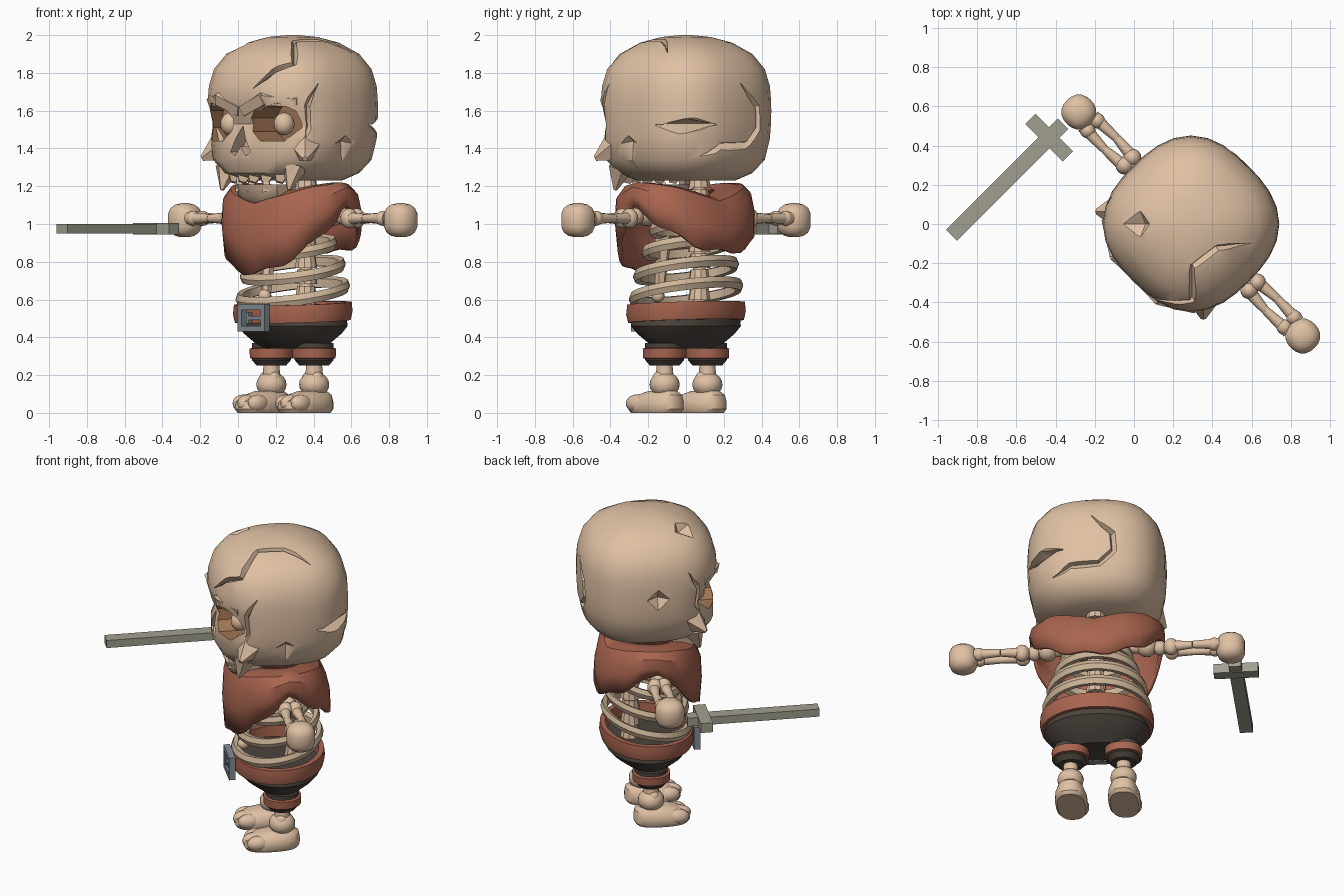
import bpy, bmesh
from math import sin, cos, pi
from mathutils import Matrix, Vector

if "Cube" in bpy.data.objects:
    bpy.data.objects.remove(bpy.data.objects["Cube"])


def material(name, r, g, b):
    m = bpy.data.materials.new(name)
    m.use_nodes = True
    m.diffuse_color = (r, g, b, 1)
    m.node_tree.nodes["Principled BSDF"].inputs["Base Color"].default_value = (r, g, b, 1)
    return m


BONE = material("bone", .74, .53, .37)
RIB = material("aged_bone", .62, .47, .32)
CLOTH = material("red_cloth", .4, .13, .08)
DARK = material("dark_trousers", .07, .057, .045)
SOCKET = material("socket_brown", .36, .18, .09)
STEEL = material("buckle_steel", .23, .27, .3)
BLADE = material("sword_metal", .36, .35, .285)
parts = []


def finish(name, bm, *mats):
    bmesh.ops.recalc_face_normals(bm, faces=bm.faces)
    me = bpy.data.meshes.new(name)
    bm.to_mesh(me)
    bm.free()
    for m in mats:
        me.materials.append(m)
    ob = bpy.data.objects.new(name, me)
    bpy.context.collection.objects.link(ob)
    parts.append(ob)
    return ob


def oval(a, rx, ry, n):
    c, s = cos(a), sin(a)
    k = (abs(c) ** n + abs(s) ** n) ** (-1 / n)
    return c * k * rx, s * k * ry


def loft(name, mat, rings, cx=0, cy=0, n=2.6, seg=32, ring=False, slope=0, bm=None):
    """Stack of rounded sections (z, rx, ry, y shift); ring=True makes a hoop."""
    own = bm is None
    bm = bm or bmesh.new()
    rows = []
    for z, rx, *rest in rings:
        ry = rest[0] if rest else rx
        dy = rest[1] if len(rest) > 1 else 0
        row = []
        for i in range(seg):
            x, y = oval(2 * pi * i / seg, rx, ry, n)
            row.append(bm.verts.new((cx + x, cy + y + dy, z + slope * y)))
        rows.append(row)
    pairs = list(zip(rows, rows[1:])) + ([(rows[-1], rows[0])] if ring else [])
    for a, b in pairs:
        for i in range(seg):
            j = (i + 1) % seg
            bm.faces.new((a[i], a[j], b[j], b[i]))
    if not ring:
        bm.faces.new(rows[0])
        bm.faces.new(rows[-1])
    return finish(name, bm, mat) if own else None


def ball(bm, p, r, sy=1, sz=1):
    m = Matrix.Translation(p) @ Matrix.Diagonal((r, r * sy, r * sz, 1))
    bmesh.ops.create_uvsphere(bm, u_segments=16, v_segments=10, radius=1, matrix=m)


def rod(bm, a, b, r1, r2, seg=12):
    a, b = Vector(a), Vector(b)
    d = b - a
    m = Matrix.Translation((a + b) / 2) @ d.to_track_quat('Z', 'Y').to_matrix().to_4x4()
    bmesh.ops.create_cone(bm, cap_ends=True, segments=seg, radius1=r1, radius2=r2,
                          depth=d.length, matrix=m)


def box(bm, p, size):
    bmesh.ops.create_cube(bm, size=1, matrix=Matrix.Translation(p) @ Matrix.Diagonal((*size, 1)))


def prism(bm, pts, y0, y1, side=1):
    f = bm.faces.new([bm.verts.new((side * x, y0, z)) for x, z in pts])
    g = bmesh.ops.extrude_face_region(bm, geom=[f])["geom"]
    bmesh.ops.translate(bm, vec=(0, y1 - y0, 0), verts=[v for v in g if isinstance(v, bmesh.types.BMVert)])


# Skull, with the eye band pressed in and the upper jaw pushed out
head = loft("skull", BONE, [(1.23, .24), (1.27, .325), (1.34, .385), (1.45, .41), (1.53, .415), (1.6, .417),
                            (1.66, .415), (1.73, .41), (1.82, .385), (1.9, .325), (1.96, .225), (1.99, .12),
                            (2.0, .03)], n=2.6)
head.data.materials.append(SOCKET)
for v in head.data.vertices:
    front = max(0, min(1, (-v.co.y - .2) / .12))
    press = .045 * max(0, 1 - abs(v.co.z - 1.53) / .13) - .035 * max(0, 1 - abs(v.co.z - 1.28) / .08)
    v.co.y += press * front
CENTRE = Vector((0, 0, 1.6))


def surface(p):
    d = (Vector(p) - CENTRE).normalized()
    hit, loc, *_ = head.ray_cast(CENTRE, d)
    return (loc if hit else Vector(p)), d


def crack(pts, w):
    """Wedge-shaped groove following the skull, tapering at both ends."""
    bm = bmesh.new()
    hits = [surface(p) for p in pts]
    rows = []
    for i, (p, d) in enumerate(hits):
        t = hits[min(i + 1, len(hits) - 1)][0] - hits[max(i - 1, 0)][0]
        s = d.cross(t).normalized() * (w if 0 < i < len(hits) - 1 else w * .08)
        rows.append([bm.verts.new(q) for q in (p + s + d * .03, p - s + d * .03, p - d * w * .9)])
    for a, b in zip(rows, rows[1:]):
        for i in range(3):
            bm.faces.new((a[i], a[i - 1], b[i - 1], b[i]))
    bm.faces.new(rows[0])
    bm.faces.new(rows[-1])
    return finish("crack_cutter", bm, BONE, SOCKET)


def dent(p, r, depth):
    bm = bmesh.new()
    q, d = surface(p)
    rod(bm, q - d * depth, q + d * depth, .002, r * 2, 4)
    return finish("dent_cutter", bm, BONE, SOCKET)


EYE = [(.07, 1.56), (.12, 1.62), (.25, 1.64), (.32, 1.6), (.335, 1.51), (.27, 1.44), (.14, 1.44), (.08, 1.49)]
NOSE = [(0, 1.52), (.075, 1.38), (.04, 1.36), (0, 1.41), (-.04, 1.36), (-.075, 1.38)]
cutters = [crack([(.1, -.38, 1.71), (.2, -.33, 1.8), (.27, -.26, 1.84), (.2, -.19, 1.93), (.16, -.15, 1.97),
                  (.18, .01, 1.97), (.29, .15, 1.91)], .03),
           crack([(.28, .4, 1.32), (.14, .42, 1.4), (-.05, .42, 1.41), (-.14, .42, 1.5), (-.13, .42, 1.62),
                  (0, .42, 1.75)], .035),
           crack([(.42, .18, 1.52), (.33, .33, 1.52), (.18, .42, 1.52)], .06),
           dent((.42, -.02, 1.42), .06, .03), dent((-.42, 0, 1.59), .07, .045),
           dent((-.19, -.19, 1.96), .075, .05)]
for s in (1, -1):
    bm = bmesh.new()
    prism(bm, EYE, -.6, -.2, s)
    for f in bm.faces:
        f.material_index = 1
    cutters.append(finish("socket_cutter", bm, BONE, SOCKET))
    cutters.append(crack([(s * .4, -.2, 1.75), (s * .4, -.28, 1.63), (s * .4, -.27, 1.5), (s * .39, -.3, 1.42)], .03))
bm = bmesh.new()
prism(bm, NOSE, -.6, -.31)
cutters.append(finish("nose_cutter", bm, BONE, SOCKET))
for c in cutters:
    c.hide_render = True
    mod = head.modifiers.new("cut", 'BOOLEAN')
    mod.operation, mod.solver, mod.object = 'DIFFERENCE', 'EXACT', c
    bpy.context.view_layer.objects.active = head
    bpy.ops.object.modifier_apply(modifier=mod.name)
    parts.remove(c)
    bpy.data.objects.remove(c)

# Brows, cheekbones and upper teeth, mostly sunk into the skull
bm = bmesh.new()
for s in (1, -1):
    for a, b, r1, r2 in (((.01, -.365, 1.605), (.17, -.37, 1.67), .045, .05),
                         ((.15, -.37, 1.665), (.32, -.28, 1.65), .05, .035),
                         ((.29, -.2, 1.42), (.385, -.295, 1.345), .11, .015),
                         ((.25, -.24, 1.3), (.25, -.28, 1.18), .07, .01)):
        rod(bm, (s * a[0], *a[1:]), (s * b[0], *b[1:]), r1, r2, 5)
for i in range(-2, 3):
    x = i * .085
    rod(bm, (x, -.27 + x * x, 1.31), (x, -.3 + x * x, 1.22), .085, .025, 4)
finish("brows_cheeks_teeth", bm, BONE)

bm = bmesh.new()
for s in (1, -1):
    ball(bm, (s * .2, -.265, 1.53), .055, 1, 1.1)
finish("eyeballs", bm, BONE)

# Lower jaw
bm = bmesh.new()
loft("", None, [(1.11, .1, .07), (1.15, .15, .11), (1.21, .16, .13)], cy=-.2, n=4, seg=12, bm=bm)
for x in (-.11, -.02, .09):
    rod(bm, (x, -.28, 1.18), (x, -.3, 1.25), .04, .01, 4)
finish("lower_jaw", bm, BONE)

# Spine and breastbone
bm = bmesh.new()
for i in range(9):
    z = .55 + i * .085
    rod(bm, (0, .1, z - .038), (0, .1, z + .038), .06, .048, 10)
rod(bm, (0, .1, .5), (0, .1, 1.27), .035, .035)
rod(bm, (0, -.2, .62), (0, -.17, .95), .025, .045, 6)
ball(bm, (0, -.21, .62), .035)
finish("spine_and_breastbone", bm, BONE)

# Ribs
for i, (z, rx, ry) in enumerate([(.638, .33, .275), (.755, .305, .255), (.875, .26, .21), (.985, .22, .17)]):
    loft(f"rib_{i + 1}", RIB, [(z - .022, rx - .04, ry - .04), (z - .03, rx - .012, ry - .012), (z, rx, ry),
                               (z + .03, rx - .012, ry - .012), (z + .022, rx - .04, ry - .04)],
         n=2, ring=True, slope=.21)

# Cape with high shoulders, sloping back, low front and back hems, raised over the arms
bm = bmesh.new()
rows, SEG = [], 48
for t, k in [(0, .42), (.04, .72), (.1, .9), (.28, 1), (.6, 1.02), (1, .98)]:
    row = []
    for i in range(SEG):
        a = 2 * pi * i / SEG
        x, y = oval(a, .39, .31, 2.1)
        drop = .35 * abs(sin(a)) ** 1.05 if y < 0 else .24 * abs(sin(a)) ** 1.2
        hem = 1.09 - drop + .014 * sin(9 * a + 1)
        top = 1.14 + .08 * min(1, abs(x) * k / .32)
        q = k * (1 - .15 * max(0, sin(a)) * (1 - t))
        row.append(bm.verts.new((x * q, y * q, top + (hem - top) * t)))
    rows.append(row)
for a, b in zip(rows, rows[1:]):
    for i in range(SEG):
        bm.faces.new((a[i], a[(i + 1) % SEG], b[(i + 1) % SEG], b[i]))
cape = finish("cape", bm, CLOTH)
solid = cape.modifiers.new("thickness", 'SOLIDIFY')
solid.thickness, solid.offset = .025, 0

# Trousers, belt and buckle
loft("trousers", DARK, [(.34, .19, .11), (.37, .235, .15), (.42, .29, .215), (.46, .32, .25), (.51, .31, .25)], n=2.1)
loft("belt", CLOTH, [(.485, .3, .24), (.485, .335, .272), (.53, .345, .283), (.58, .34, .278), (.58, .305, .245)],
     n=2.05, ring=True, slope=.045)
bm = bmesh.new()
for s in (1, -1):
    box(bm, (s * .085, -.293, .503), (.03, .04, .146))
    box(bm, (0, -.293, .503 + s * .058), (.2, .04, .03))
box(bm, (.025, -.298, .503), (.1, .025, .022))
box(bm, (-.03, -.298, .503), (.02, .025, .06))
finish("buckle", bm, STEEL)

# Limbs, mirrored left and right
for s, side in ((1, "left"), (-1, "right")):
    x = s * .16
    loft(side + "_trouser_leg", DARK, [(.25, .075), (.28, .1), (.37, .1)], cx=x, n=2.2, seg=16)
    loft(side + "_leg_band", CLOTH, [(.285, .09), (.29, .112), (.34, .114), (.348, .09)],
         cx=x, n=2.2, seg=20, ring=True)
    bm = bmesh.new()
    rod(bm, (x, 0, .12), (x, 0, .27), .055, .042)
    ball(bm, (x, 0, .15), .08, 1, .85)
    for k in (-1, 1):
        ball(bm, (x + k * .03, -.01, .185), .035)
    finish(side + "_shin_bone", bm, BONE)
    bm = bmesh.new()
    loft("", None, [(0, .085, .155), (.02, .097, .17), (.06, .095, .168, .003), (.095, .078, .135, .03),
                    (.115, .05, .09, .05)], cx=x, cy=-.065, seg=24, bm=bm)
    for k in (-1, 0, 1):
        ball(bm, (x + k * .056, -.175 + .02 * abs(k), .05), .043, 1.6, 1.1)
    finish(side + "_foot", bm, BONE)

    bm = bmesh.new()
    rod(bm, (s * .18, 0, 1.06), (s * .45, 0, 1.03), .042, .03)
    ball(bm, (s * .3, 0, 1.055), .065)
    ball(bm, (s * .38, 0, 1.04), .045)
    for k in (-1, 1):
        ball(bm, (s * .45, k * .028, 1.03), .046, 1, 1.15)
        rod(bm, (s * .45, k * .032, 1.03), (s * .58, k * .042, 1.03), .034, .022)
        rod(bm, (s * .58, k * .042, 1.03), (s * .74, k * .036, 1.03), .022, .034)
        ball(bm, (s * .71, k * .035, 1.03), .04)
    finish(side + "_arm_bones", bm, BONE)
    loft(side + "_fist", BONE, [(.93, .02), (.938, .05), (.955, .073), (.985, .086), (1.055, .086), (1.085, .073),
                                (1.102, .05), (1.11, .02)], cx=s * .808, n=2.3, seg=20)

# Sword
bm = bmesh.new()
box(bm, (-.823, -.55, .975), (.08, .71, .05))
box(bm, (-.823, -.2, .975), (.27, .075, .062))
box(bm, (-.823, -.14, .975), (.075, .08, .055))
finish("sword", bm, BLADE)

# Turn the figure to its stance and set shading
stance = Matrix.Translation((.29, 0, 0)) @ Matrix.Rotation(-pi / 4, 4, 'Z')
for ob in parts:
    ob.data.transform(stance)
    bpy.ops.object.select_all(action='DESELECT')
    ob.select_set(True)
    bpy.context.view_layer.objects.active = ob
    bpy.ops.object.shade_smooth_by_angle(angle=.6)
